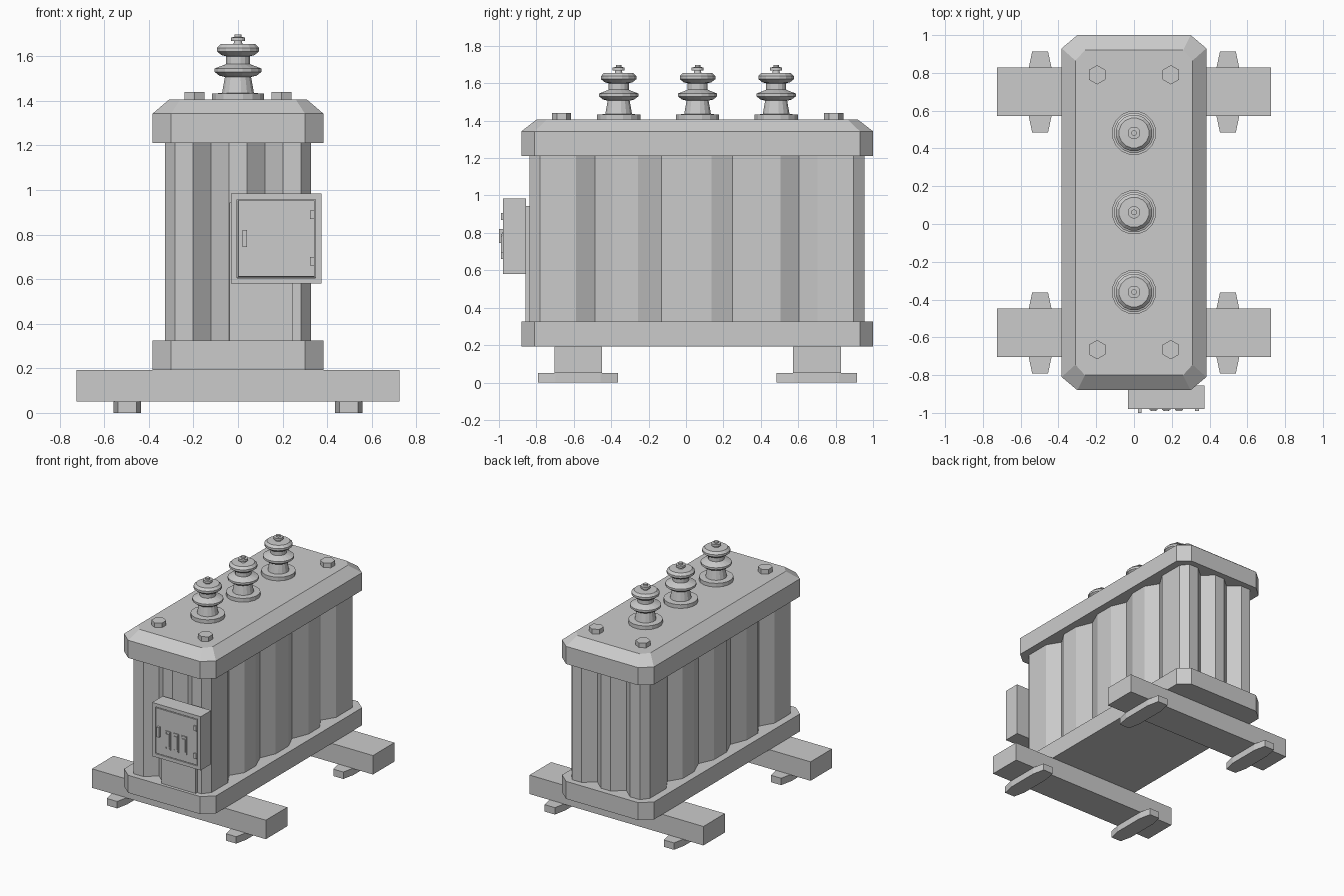
import bpy, bmesh, math

if "Cube" in bpy.data.objects:
    bpy.data.objects.remove(bpy.data.objects["Cube"])

CY = 0.06  # tank centre in y


def finish(name, bm):
    bmesh.ops.recalc_face_normals(bm, faces=bm.faces[:])
    me = bpy.data.meshes.new(name)
    bm.to_mesh(me)
    bm.free()
    ob = bpy.data.objects.new(name, me)
    bpy.context.collection.objects.link(ob)
    return ob


def loft(name, rings, center=(0, 0)):
    """Stack of (outline, z) rings joined into a closed solid."""
    bm = bmesh.new()
    loops = [[bm.verts.new((x + center[0], y + center[1], z)) for x, y in pts] for pts, z in rings]
    n = len(loops[0])
    for a, b in zip(loops, loops[1:]):
        for i in range(n):
            j = (i + 1) % n
            bm.faces.new((a[i], a[j], b[j], b[i]))
    bm.faces.new(loops[0])
    bm.faces.new(loops[-1])
    return finish(name, bm)


def box(name, x0, x1, y0, y1, z0, z1):
    rect = [(x0, y0), (x1, y0), (x1, y1), (x0, y1)]
    return loft(name, [(rect, z0), (rect, z1)])


def octagon(hx, hy, cx, cy):
    return [(-hx + cx, -hy), (hx - cx, -hy), (hx, -hy + cy), (hx, hy - cy),
            (hx - cx, hy), (-hx + cx, hy), (-hx, hy - cy), (-hx, -hy + cy)]


def ngon(r, n, phase=0.0):
    return [(r * math.cos(phase + math.tau * i / n), r * math.sin(phase + math.tau * i / n)) for i in range(n)]


def turned(name, profile, center, n):
    return loft(name, [(ngon(r, n, math.pi / n), z) for r, z in profile], center)


# Base tray and bevelled lid
outer = octagon(0.383, 0.94, 0.083, 0.07)
loft("base_tray", [(outer, 0.193), (outer, 0.325)], (0, CY))
loft("lid", [(outer, 1.21), (outer, 1.343), (octagon(0.31, 0.86, 0.05, 0.055), 1.405)], (0, CY))

# Corrugated tank: front and right side outlines, rotated for the other half
DF, DO, DI = 0.07, 0.06, 0.05
hx, hy = 0.327, 0.896
front = [(-.283, 0), (-.202, 0), (-.121, DF), (-.04, 0)]
front += [(-x, d) for x, d in reversed(front)]
side = [(-.838, 0), (-.645, 0), (-.545, DO), (-.448, 0), (-.314, 0), (-.19, DI), (-.077, 0)]
side += [(-y, d) for y, d in reversed(side)]
half = [(x, -hy + d) for x, d in front] + [(hx - d, y) for y, d in side]
outline = half + [(-x, -y) for x, y in half]
loft("corrugated_tank", [(outline, 0.32), (outline, 1.215)], (0, CY - 0.002))

# Skids with tapered feet
for tag, y in (("front", -0.576), ("back", 0.7)):
    box(f"{tag}_skid", -0.725, 0.725, y - 0.128, y + 0.128, 0.05, 0.193)
    for s, lr in ((-1, "left"), (1, "right")):
        pad = [(-.042, -.214), (.042, -.214), (.062, -.12), (.062, .12),
               (.042, .214), (-.042, .214), (-.062, .12), (-.062, -.12)]
        loft(f"{tag}_{lr}_foot", [(pad, 0), (pad, 0.052)], (s * 0.497, y - 0.001))

# Insulator bushings
bushing = [(0.118, 1.40), (0.118, 1.433), (0.073, 1.435), (0.06, 1.507), (0.085, 1.513),
           (0.107, 1.53), (0.107, 1.545), (0.06, 1.563), (0.055, 1.566), (0.055, 1.60),
           (0.075, 1.605), (0.097, 1.622), (0.097, 1.638), (0.08, 1.655), (0.02, 1.656),
           (0.018, 1.668), (0.033, 1.668), (0.033, 1.685), (0.015, 1.686), (0.015, 1.698)]
for i, y in enumerate((-0.36, 0.062, 0.482)):
    turned(f"bushing_{i + 1}", bushing, (0, y), 16)

# Hexagonal lid bolts
for x in (-0.195, 0.195):
    for y in (-0.665, 0.79):
        loft("lid_bolt", [(ngon(0.051, 6, math.pi / 2), z) for z in (1.40, 1.44)], (x, y))

# Mounting panel behind the control box
box("mounting_panel", -0.038, 0.247, -0.857, -0.80, 0.322, 0.945)

# Control box with a groove outlining the door
bm = bmesh.new()
bmesh.ops.create_cube(bm, size=1)
for v in bm.verts:
    v.co.x = 0.172 + v.co.x * 0.405
    v.co.y = -0.917 + v.co.y * 0.125
    v.co.z = 0.782 + v.co.z * 0.405
door = min(bm.faces, key=lambda f: f.calc_center_median().y)
for t, d in ((0.037, 0), (0.001, -0.012), (0.006, 0), (0.001, 0.012)):
    bmesh.ops.inset_region(bm, faces=[door], thickness=t, depth=d)
finish("control_box", bm)

# Door handle and hinges
box("door_handle", 0.02, 0.04, -1.0, -0.975, 0.745, 0.82)
for z in (0.68, 0.888):
    box("door_hinge", 0.322, 0.343, -0.989, -0.975, z - 0.019, z + 0.019)

# Three louvre plates with corner screws
for x in (0.103, 0.171, 0.238):
    box("vent_plate", x - 0.022, x + 0.022, -0.985, -0.975, 0.665, 0.803)
    box("vent_cover", x - 0.014, x + 0.014, -0.99, -0.98, 0.685, 0.783)
    for sx in (-0.014, 0.014):
        for z in (0.677, 0.791):
            box("vent_screw", x + sx - 0.004, x + sx + 0.004, -0.988, -0.98, z - 0.004, z + 0.004)
